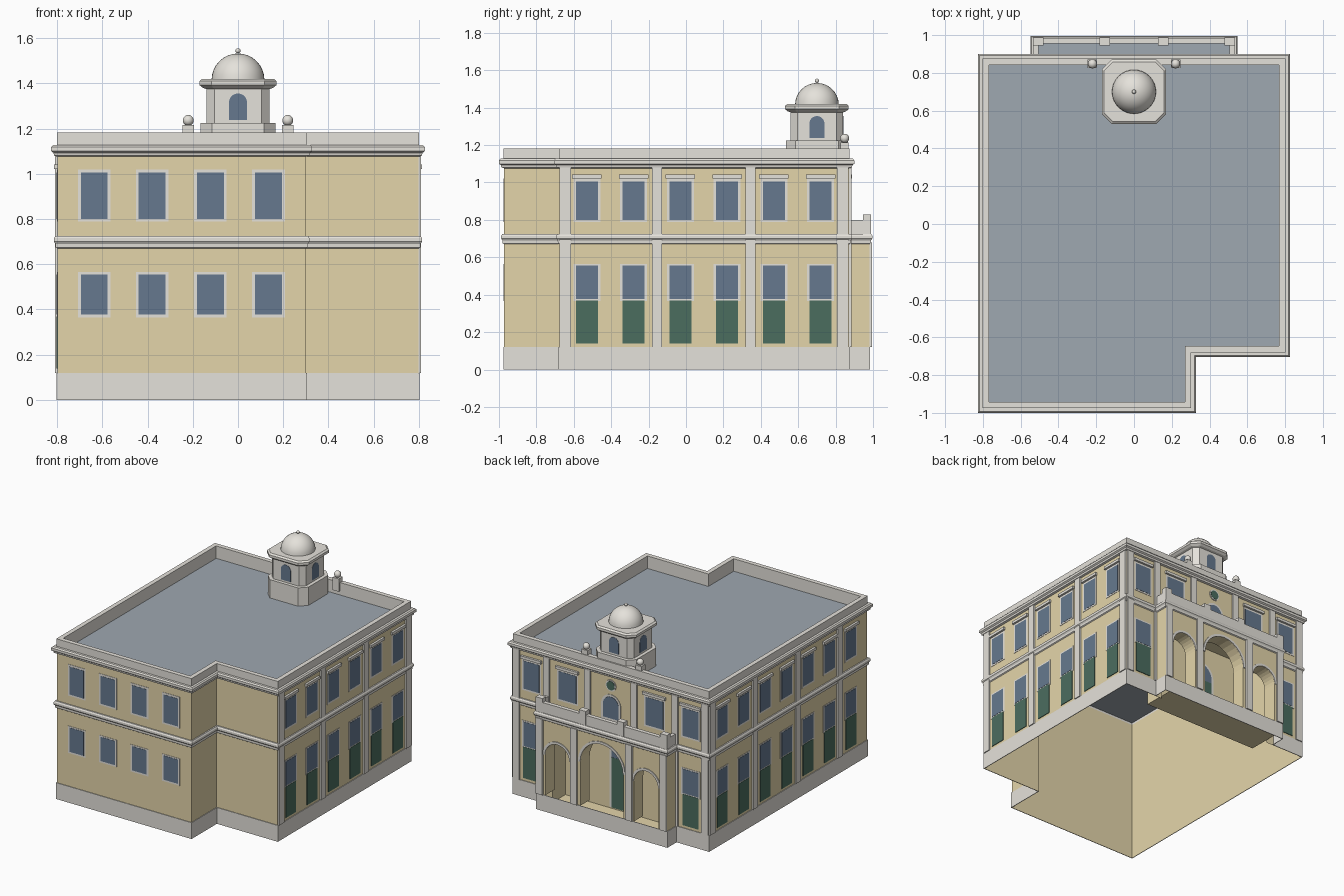
import bpy, bmesh, math
from mathutils import Vector

if "Cube" in bpy.data.objects:
    bpy.data.objects.remove(bpy.data.objects["Cube"])


def material(name, rgb):
    m = bpy.data.materials.new(name)
    lin = [((c / 255 + 0.055) / 1.055) ** 2.4 for c in rgb]
    m.diffuse_color = (*lin, 1)
    m.use_nodes = True
    m.node_tree.nodes["Principled BSDF"].inputs["Base Color"].default_value = m.diffuse_color
    return m


TAN = material("tan_wall", (228, 213, 170))
TRIM = material("stone_trim", (229, 226, 219))
GLASS = material("blue_glass", (102, 121, 143))
GREEN = material("green_panel", (75, 109, 95))
ROOF = material("slate_roof", (159, 168, 177))

parts = {}  # (name, material) -> bmesh; repeated parts share one object


def mesh(name, mat):
    return parts.setdefault((name, mat), bmesh.new())


# Wall frames: name -> (origin, horizontal axis, outward normal)
X, Y, CY, PX = 0.798, 0.872, 0.70, 0.532
FRAMES = {
    "front": ((0, -0.972, 0), (1, 0, 0), (0, -1, 0)),
    "back": ((0, Y, 0), (1, 0, 0), (0, 1, 0)),
    "right": ((X, 0, 0), (0, 1, 0), (1, 0, 0)),
    "left": ((-X, 0, 0), (0, 1, 0), (-1, 0, 0)),
    "porch": ((0, 0.98, 0), (1, 0, 0), (0, 1, 0)),
    "recess": ((0, 0.72, 0), (1, 0, 0), (0, 1, 0)),
    "c_front": ((0, CY - 0.14, 0), (1, 0, 0), (0, -1, 0)),
    "c_back": ((0, CY + 0.14, 0), (1, 0, 0), (0, 1, 0)),
    "c_right": ((0.14, CY, 0), (0, 1, 0), (1, 0, 0)),
    "c_left": ((-0.14, CY, 0), (0, 1, 0), (-1, 0, 0)),
}


def prism(name, mat, side, pts, d0, d1):
    """Extrude a (u, z) outline on a wall from depth d0 to d1; no back face on the wall."""
    bm = mesh(name, mat)
    o, a, n = (Vector(v) for v in FRAMES[side])
    rings = [[bm.verts.new(o + a * u + n * (d or 0.0005) + Vector((0, 0, z))) for u, z in pts]
             for d in (d0, d1)]
    if d0:
        bm.faces.new(rings[0])
    bm.faces.new(rings[1][::-1])
    k = len(pts)
    for i in range(k):
        j = (i + 1) % k
        bm.faces.new((rings[0][i], rings[0][j], rings[1][j], rings[1][i]))


def slab(name, mat, side, u, w, z0, z1, d1, d0=0.0):
    h = w / 2
    prism(name, mat, side, [(u - h, z0), (u + h, z0), (u + h, z1), (u - h, z1)], d0, d1)


def box(name, mat, x0, x1, y0, y1, z0, z1):
    slab(name, mat, "front", (x0 + x1) / 2, x1 - x0, z0, z1, -0.972 - y1, -0.972 - y0)


def arch(u, r, z0, spring, n=14):
    """Outline of an arch from left foot over the crown to right foot."""
    curve = [(u - r * math.cos(math.pi * i / n), spring + r * math.sin(math.pi * i / n))
             for i in range(n + 1)]
    return [(u - r, z0)] + curve + [(u + r, z0)]


def offset(path, d):
    out = []
    for i, p in enumerate(path):
        p, a, b = Vector(p), Vector(path[i - 1]), Vector(path[(i + 1) % len(path)])
        e, f = (p - a).normalized(), (b - p).normalized()
        n1, n2 = Vector((e.y, -e.x)), Vector((f.y, -f.x))
        out.append(p + (n1 + n2) * (d / (1 + n1.dot(n2))))
    return out


def sweep(name, mat, path, profile, cap=False, close=False):
    """Sweep an (outset, z) profile round a closed anticlockwise outline."""
    bm = mesh(name, mat)
    rings = [[bm.verts.new((p.x, p.y, z)) for p in offset(path, d)] for d, z in profile]
    pairs = list(zip(rings, rings[1:])) + ([(rings[-1], rings[0])] if close else [])
    k = len(path)
    for a, b in pairs:
        for i in range(k):
            j = (i + 1) % k
            bm.faces.new((a[i], a[j], b[j], b[i]))
    if cap:
        bm.faces.new(rings[0][::-1])
        bm.faces.new(rings[-1])


def sheet(name, mat, pts):
    bm = mesh(name, mat)
    bm.faces.new([bm.verts.new(p) for p in pts])


# Building outlines, without and with the back porch
FRONT = [(-X, -0.972), (0.3, -0.972), (0.3, -0.677), (X, -0.677)]
MAIN = [(X, Y), (-X, Y)] + FRONT
PORCH = [(X, Y), (PX, Y), (PX, 0.98), (-PX, 0.98), (-PX, Y), (-X, Y)] + FRONT

# Hollow walls, open underneath and at the back recess
R = 0.48
sweep("upper_walls", TAN, MAIN, [(0, 0.67), (0, 1.076)])
line = [(-R, Y), (-X, Y)] + FRONT + [(X, Y), (R, Y)]
for (ax, ay), (bx, by) in zip(line, line[1:]):
    sheet("lower_walls", TAN, [(ax, ay, 0), (bx, by, 0), (bx, by, 0.67), (ax, ay, 0.67)])

# Plinth, belt course, cornice, parapet and roof
sweep("plinth", TRIM, PORCH, [(0.0005, 0), (0.005, 0), (0.005, 0.12), (0.0005, 0.12)])
sweep("belt_course", TRIM, PORCH, [(0.0005, 0.67), (0.008, 0.675), (0.009, 0.69), (0.016, 0.70),
                                   (0.016, 0.715), (0.01, 0.725), (0.0005, 0.725)])
sweep("cornice", TRIM, MAIN, [(0, 1.076), (0.015, 1.08), (0.018, 1.093), (0.028, 1.10),
                              (0.028, 1.118), (0.02, 1.127), (0, 1.127)], close=True)
sweep("parapet", TRIM, MAIN, [(0.003, 1.12), (0.003, 1.182), (-0.03, 1.182), (-0.03, 1.09)])
sheet("roof", ROOF, [(p.x, p.y, 1.09) for p in offset(MAIN, -0.001)])


def upper_window(side, u, hood=True, w=0.118):
    slab("window_frames", TRIM, side, u, w + 0.026, 0.788, 1.02, 0.003)
    slab("window_glass", GLASS, side, u, w, 0.80, 1.005, 0.0045)
    if hood:
        slab("window_hoods", TRIM, side, u, w + 0.04, 1.022, 1.042, 0.016)


def lower_window(side, u, door=True, w=0.118):
    slab("window_frames", TRIM, side, u, w + 0.026, 0.365, 0.565, 0.003)
    slab("window_glass", GLASS, side, u, w, 0.377, 0.555, 0.0045)
    if door:
        slab("green_panels", GREEN, side, u, w, 0.14, 0.37, 0.005)


# Windows: plain front, panelled sides and back ends
for u in (-0.635, -0.38, -0.122, 0.135):
    upper_window("front", u, False)
    lower_window("front", u, False)
for i in range(7):
    for side in ("left", "right"):
        if side == "left" or i < 6:
            upper_window(side, 0.72 - 0.25 * i)
            lower_window(side, 0.72 - 0.25 * i)
for s in (-1, 1):
    upper_window("back", s * 0.65, w=0.13)
    lower_window("back", s * 0.65, w=0.13)
    upper_window("back", s * 0.355, w=0.145)

# Wall pilasters
for side in ("left", "right"):
    for u, w in ((0.838, 0.064), (0.345, 0.054), (-0.155, 0.054), (-0.645, 0.06)):
        slab("pilasters", TRIM, side, u, w, 0.12, 1.08, 0.012)
for s in (-1, 1):
    slab("pilasters", TRIM, "back", s * 0.77, 0.054, 0.12, 1.08, 0.012)
    slab("pilasters", TRIM, "back", s * 0.525, 0.05, 0.12, 1.08, 0.012)
    slab("pilasters", TRIM, "back", s * 0.19, 0.05, 0.72, 1.08, 0.012)

# Arched centre window and round medallion on the back wall
prism("centre_window_frame", TRIM, "back", arch(0, 0.08, 0.75, 0.865), 0, 0.004)
prism("centre_window_glass", GLASS, "back", arch(0, 0.064, 0.77, 0.865), 0, 0.006)
for name, mat, r, d in (("medallion_ring", TRIM, 0.042, 0.006), ("medallion", GREEN, 0.033, 0.008)):
    prism(name, mat, "back", [(r * math.cos(t * math.pi / 12), 1.012 + r * math.sin(t * math.pi / 12))
                              for t in range(24)], 0, d)

# Porch arcade: one outline with three arched openings
ARCHES = ((-0.362, 0.1, 0.42), (0, 0.175, 0.445), (0.362, 0.1, 0.42))
outline = [(-PX, 0.12)]
for u, r, spring in ARCHES:
    outline += arch(u, r, 0.12, spring)
    ring = arch(u, r + 0.018, spring, spring)[1:-1] + arch(u, r, spring, spring)[1:-1][::-1]
    prism("arch_trim", TRIM, "porch", ring, 0, 0.006)
outline += [(PX, 0.12), (PX, 0.68), (-PX, 0.68)]
prism("porch_arcade", TAN, "porch", outline, -0.107, -0.0001)
for u in (-0.505, -0.225, 0.225, 0.505):
    slab("porch_pilasters", TRIM, "porch", u, 0.054, 0.12, 0.68, 0.014)

# Recess behind the arcade
y0, y1, z0, z1 = 0.72, 0.874, 0.02, 0.665
sheet("recess", TAN, [(-R, y0, z0), (R, y0, z0), (R, y0, z1), (-R, y0, z1)])
for z, y in ((z0, 0.978), (z1, y1)):
    sheet("recess", TAN, [(-R, y0, z), (R, y0, z), (R, y, z), (-R, y, z)])
for x in (-R, R):
    sheet("recess", TAN, [(x, y0, z0), (x, y1, z0), (x, y1, z1), (x, y0, z1)])
prism("entry_frame", TRIM, "recess", arch(0, 0.118, 0.03, 0.43), 0, 0.004)
prism("entry_glass", GLASS, "recess", arch(0, 0.1, 0.40, 0.43), 0, 0.006)
slab("entry_door", GREEN, "recess", 0, 0.2, 0.03, 0.40, 0.007)

# Balcony over the porch
sheet("balcony_floor", ROOF, [(-PX, Y, 0.727), (PX, Y, 0.727), (PX, 0.98, 0.727), (-PX, 0.98, 0.727)])
box("balcony_parapet", TRIM, -PX, PX, 0.955, 0.985, 0.72, 0.80)
for s in (-1, 1):
    a, b = sorted((s * 0.505, s * PX))
    box("balcony_parapet", TRIM, a, b, Y, 0.96, 0.72, 0.80)
    for c in (0.155, 0.508):
        box("balcony_piers", TRIM, s * c - 0.028, s * c + 0.028, 0.946, 0.988, 0.72, 0.83)
    box("finial_piers", TRIM, s * 0.22 - 0.025, s * 0.22 + 0.025, 0.825, 0.87, 1.12, 1.215)

# Cupola: chamfered square with four arched windows
h, c = 0.14, 0.105
octagon = [(h, -c), (h, c), (c, h), (-c, h), (-h, c), (-h, -c), (-c, -h), (c, -h)]
octagon = [(x, y + CY) for x, y in octagon]
sweep("cupola", TRIM, octagon, [(0.025, 1.09), (0.025, 1.225), (0, 1.225),
                                (0, 1.375), (0.015, 1.38), (0.03, 1.392), (0.03, 1.41),
                                (0.018, 1.42), (0, 1.42)], cap=True)
for side in ("c_front", "c_back", "c_left", "c_right"):
    prism("cupola_windows", GLASS, side, arch(0, 0.04, 1.238, 1.315), 0, 0.002)

# Turn the collected parts into objects
for (name, mat), bm in parts.items():
    bmesh.ops.recalc_face_normals(bm, faces=bm.faces)
    me = bpy.data.meshes.new(name)
    bm.to_mesh(me)
    bm.free()
    me.materials.append(mat)
    bpy.context.collection.objects.link(bpy.data.objects.new(name, me))


def ball(name, radius, loc, half=False):
    bpy.ops.mesh.primitive_uv_sphere_add(segments=32, ring_count=16, radius=radius, location=loc)
    ob = bpy.context.object
    ob.name = name
    ob.data.materials.append(TRIM)
    if half:
        bm = bmesh.new()
        bm.from_mesh(ob.data)
        bmesh.ops.delete(bm, geom=[v for v in bm.verts if v.co.z < -0.001], context="VERTS")
        bm.to_mesh(ob.data)
        bm.free()
    bpy.ops.object.shade_smooth_by_angle()


# Dome and ball finials
ball("dome", 0.117, (0, CY, 1.415), True)
ball("dome_finial", 0.011, (0, CY, 1.544))
for s in (-1, 1):
    ball("parapet_finial", 0.024, (s * 0.22, 0.848, 1.236))
